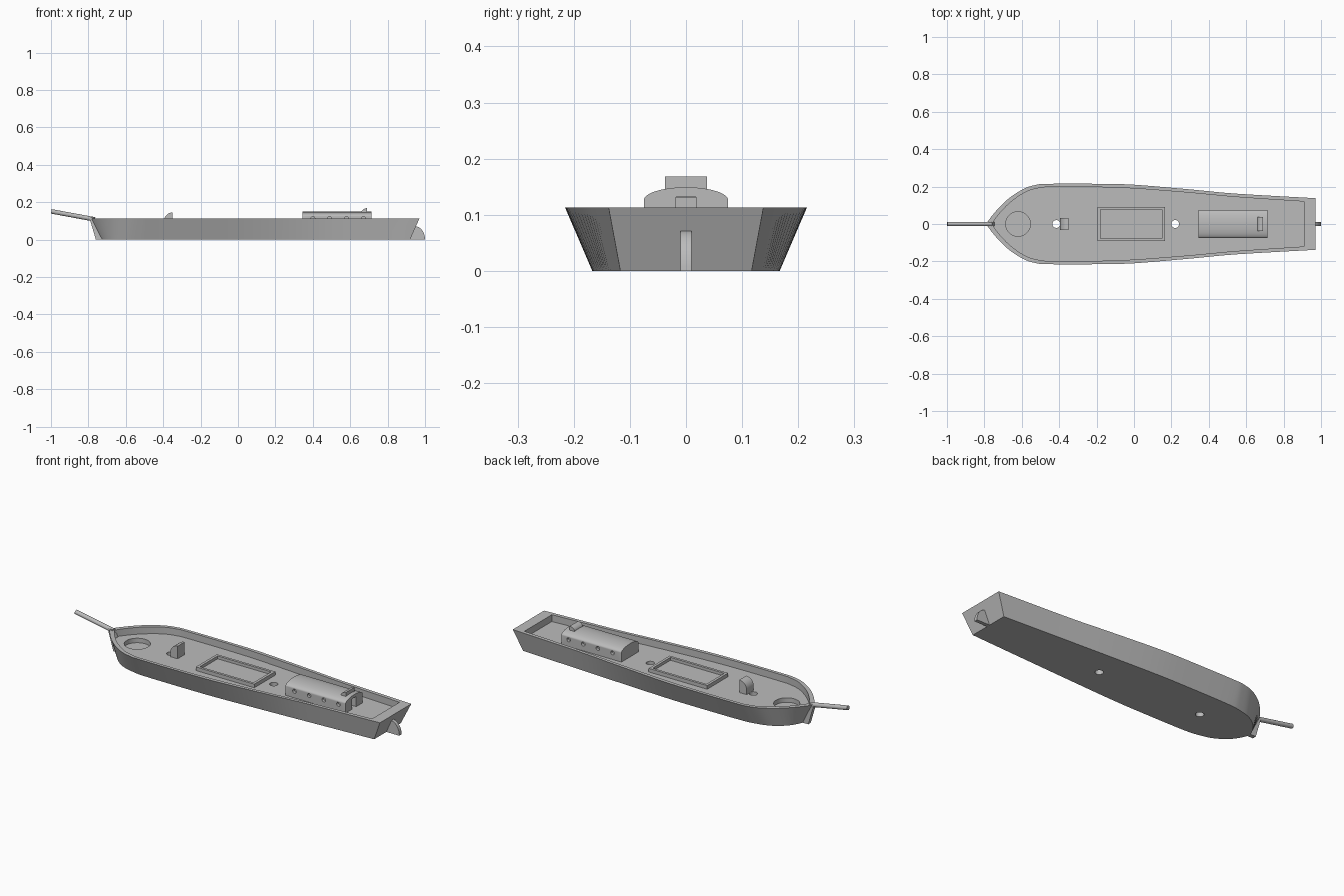
import bpy, bmesh, math
from mathutils import Vector, Matrix

if "Cube" in bpy.data.objects:
    bpy.data.objects.remove(bpy.data.objects["Cube"])

DECK, RAIL = 0.075, 0.113

grey = bpy.data.materials.new("plain_grey")
grey.use_nodes = True
grey.diffuse_color = (0.5, 0.5, 0.5, 1)
grey.node_tree.nodes["Principled BSDF"].inputs["Base Color"].default_value = (0.5, 0.5, 0.5, 1)


def finish(name, bm):
    bmesh.ops.recalc_face_normals(bm, faces=bm.faces)
    mesh = bpy.data.meshes.new(name)
    bm.to_mesh(mesh)
    bm.free()
    mesh.materials.append(grey)
    ob = bpy.data.objects.new(name, mesh)
    bpy.context.collection.objects.link(ob)
    return ob


def activate(ob):
    bpy.ops.object.select_all(action='DESELECT')
    ob.select_set(True)
    bpy.context.view_layer.objects.active = ob


def smooth(ob):
    activate(ob)
    bpy.ops.object.shade_smooth_by_angle(angle=math.radians(30))


def cut(ob, cutter):
    """Subtract the cutter from the object and throw the cutter away."""
    cutter.hide_render = True
    mod = ob.modifiers.new("cut", 'BOOLEAN')
    mod.operation, mod.solver, mod.object = 'DIFFERENCE', 'EXACT', cutter
    activate(ob)
    bpy.ops.object.modifier_apply(modifier=mod.name)
    bpy.data.objects.remove(cutter)


def prism(name, profile, along, start, end):
    """Extrude a closed profile: (x, z) along y, or (y, z) along x."""
    def place(p, t):
        return (p[0], t, p[1]) if along == 'y' else (t, p[0], p[1])
    bm = bmesh.new()
    a, b = [[bm.verts.new(place(p, t)) for p in profile] for t in (start, end)]
    bm.faces.new(a)
    bm.faces.new(b)
    for i in range(len(a)):
        j = (i + 1) % len(a)
        bm.faces.new((a[i], a[j], b[j], b[i]))
    return finish(name, bm)


def box(name, x0, x1, half, z0, z1):
    return prism(name, [(x0, z0), (x1, z0), (x1, z1), (x0, z1)], 'y', -half, half)


def rod(name, start, end, radius, sides=24):
    start, end = Vector(start), Vector(end)
    axis = end - start
    turn = axis.to_track_quat('Z', 'Y').to_matrix().to_4x4()
    bm = bmesh.new()
    bmesh.ops.create_cone(bm, cap_ends=True, segments=sides, radius1=radius, radius2=radius,
                          depth=axis.length, matrix=Matrix.Translation((start + end) / 2) @ turn)
    return finish(name, bm)


def arc(cx, cz, rx, rz, a0, a1, steps=12):
    angles = [math.radians(a0 + (a1 - a0) * i / steps) for i in range(steps + 1)]
    return [(cx + rx * math.cos(a), cz + rz * math.sin(a)) for a in angles]


def outline(points, z, steps=5):
    """Smooth half outline from bow to stern, mirrored into a full ring."""
    pts = [Vector(p) for p in points]
    bow = Vector((pts[0].x, -pts[1].y * 0.5))
    pts = [bow] + pts + [2 * pts[-1] - pts[-2]]
    half = []
    for a, b, c, d in zip(pts, pts[1:], pts[2:], pts[3:]):
        for k in range(steps):
            t = k / steps
            half.append(0.5 * (2 * b + (c - a) * t + (2 * a - 5 * b + 4 * c - d) * t * t
                               + (3 * b - a - 3 * c + d) * t ** 3))
    half.append(pts[-2])
    return [(p.x, p.y, z) for p in half] + [(p.x, -p.y, z) for p in reversed(half[1:])]


# Hull: flat keel, flared sides, rail, bulwark and sunken deck
bottom = [(-.73, 0), (-.69, .075), (-.62, .13), (-.54, .155), (-.45, .165),
          (-.2, .167), (0, .164), (.3, .15), (.55, .137), (.92, .117)]
top = [(-.79, 0), (-.7, .11), (-.6, .183), (-.52, .21), (-.45, .215),
       (-.2, .215), (0, .21), (.3, .185), (.55, .162), (.97, .138)]
inner = [(-.76, 0), (-.68, .098), (-.585, .168), (-.51, .192), (-.45, .197),
         (-.2, .197), (0, .19), (.3, .167), (.55, .144), (.91, .12)]
bm = bmesh.new()
rings = [[bm.verts.new(v) for v in outline(pts, z)]
         for pts, z in ((bottom, 0), (top, RAIL), (inner, RAIL), (inner, DECK))]
for low, high in zip(rings, rings[1:]):
    for i in range(len(low)):
        j = (i + 1) % len(low)
        bm.faces.new((low[i], low[j], high[j], high[i]))
bm.faces.new(rings[0])
bm.faces.new(rings[-1])
hull = finish("hull", bm)

# Mast holes through the hull, round bow well and cargo well
for x in (-0.415, 0.22):
    cut(hull, rod("mast_cutter", (x, 0, -0.1), (x, 0, 0.3), 0.021))
cut(hull, rod("bow_well_cutter", (-0.62, 0, DECK - 0.025), (-0.62, 0, 0.3), 0.066, 48))
smooth(hull)

# Cargo hatch frame
coaming = box("hatch_coaming", -0.195, 0.165, 0.092, DECK - 0.005, DECK + 0.02)
cut(coaming, box("hatch_cutter", -0.18, 0.15, 0.078, DECK + 0.004, 0.3))

# Deckhouse with arched roof, portholes and aft doorway
roof = arc(0, 0.126, 0.075, 0.023, 0, 180, 24)
house = prism("deckhouse", [(-0.075, DECK - 0.005), (0.075, DECK - 0.005)] + roof, 'x', 0.345, 0.715)
for x in (0.4, 0.49, 0.58, 0.67):
    for side in (-1, 1):
        cut(house, rod("porthole_cutter", (x, side * 0.06, 0.112), (x, side * 0.1, 0.112), 0.011))
cut(house, box("door_cutter", 0.685, 0.8, 0.018, DECK, 0.132))
smooth(house)


# Curved companion hoods with a straight aft face
def hood(name, x0, x1, half, base, spring, crown):
    curve = arc(x1, spring, x1 - x0, crown - spring, 90, 180)
    smooth(prism(name, [(x0, base), (x1, base)] + curve, 'y', -half, half))


hood("deckhouse_hood", 0.66, 0.69, 0.037, 0.13, 0.145, 0.168)
hood("fore_companion", -0.395, -0.35, 0.031, DECK - 0.005, 0.1, 0.145)

# Stem post, bowsprit and rudder
prism("stem_post", [(-0.795, 0.118), (-0.76, 0), (-0.715, 0), (-0.765, 0.118)], 'y', -0.011, 0.011)
smooth(rod("bowsprit", (-0.765, 0, 0.108), (-0.998, 0, 0.151), 0.012))
blade = arc(0.945, 0, 0.055, 0.072, 0, 90)
smooth(prism("rudder", [(0.9, 0)] + blade + [(0.935, 0.072)], 'y', -0.01, 0.01))
